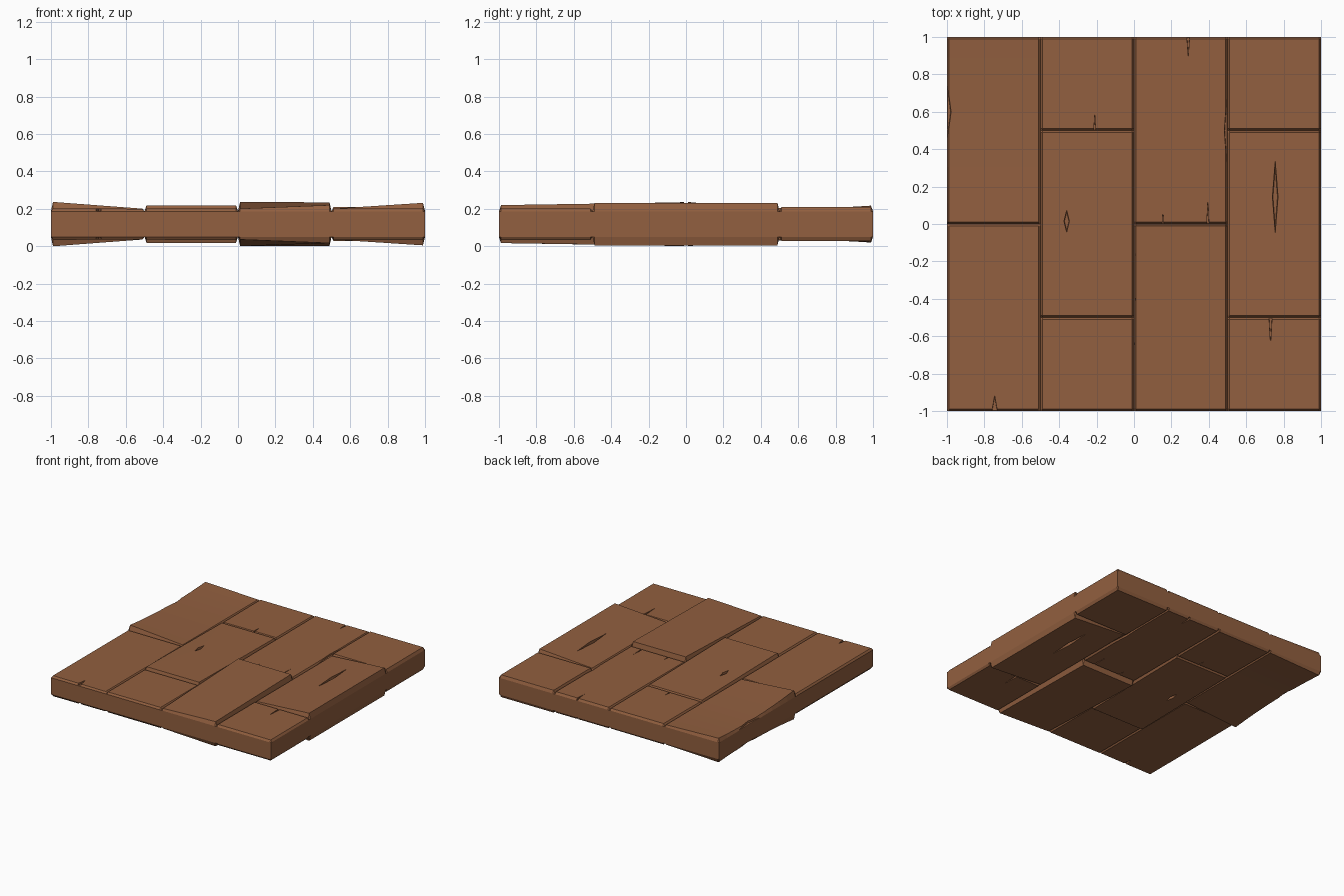
import bpy, bmesh
from mathutils import Matrix

if "Cube" in bpy.data.objects:
    bpy.data.objects.remove(bpy.data.objects["Cube"])

TOTAL = 0.237          # full thickness, underside mirrors the top
BASE = 0.187           # groove level
E = 0.011              # chamfer inset

wood = bpy.data.materials.new("brown_wood")
wood.diffuse_color = (0.287, 0.115, 0.050, 1)
wood.use_nodes = True
wood.node_tree.nodes["Principled BSDF"].inputs["Base Color"].default_value = wood.diffuse_color


def plank_mesh(x0, x1, y0, y1, h, bow):
    """Loft an eight-point section along y; h = top heights at (x0y0, x1y0, x0y1, x1y1)."""
    bm = bmesh.new()
    n = 10 if bow else 1
    inner = [i / n for i in range(n + 1)]
    stations = [(y0, None)] + [(y0 + E + (y1 - y0 - 2 * E) * v, v) for v in inner] + [(y1, None)]
    rings = []
    for y, v in stations:
        if v is None:
            a = b = BASE
        else:
            a = h[0] * (1 - v) + h[2] * v - bow * 4 * v * (1 - v)
            b = h[1] * (1 - v) + h[3] * v
        half = [(x0, BASE), (x0 + E, a), (x1 - E, b), (x1, BASE)]
        pts = half + [(x, TOTAL - z) for x, z in reversed(half)]
        rings.append([bm.verts.new((x, y, z)) for x, z in pts])
    for r, s in zip(rings, rings[1:]):
        for i in range(8):
            j = (i + 1) % 8
            bm.faces.new((r[i], r[j], s[j], s[i]))
    bm.faces.new(rings[0])
    bm.faces.new(rings[-1])
    bmesh.ops.recalc_face_normals(bm, faces=bm.faces)
    return bm


def new_object(name, bm):
    me = bpy.data.meshes.new(name)
    bm.to_mesh(me)
    bm.free()
    ob = bpy.data.objects.new(name, me)
    bpy.context.collection.objects.link(ob)
    return ob


def crack_cutter(cracks):
    """Tapered diamond wedges on both faces: (x, y, half width, half length)."""
    bm = bmesh.new()
    for x, y, w, l in cracks:
        for side in (1, -1):
            m = (Matrix.Translation((x, y, TOTAL / 2 + side * 0.111))
                 @ Matrix.Diagonal((w, l, side, 1)))
            bmesh.ops.create_cone(bm, cap_ends=True, segments=4, radius1=0.75,
                                  radius2=1.3, depth=0.08, matrix=m)
    bmesh.ops.recalc_face_normals(bm, faces=bm.faces)
    ob = new_object("crack_cutter", bm)
    ob.hide_render = True
    return ob


def build_plank(name, x0, y0, y1, h, bow=0, cracks=()):
    ob = new_object(name, plank_mesh(x0, x0 + 0.5, y0, y1, h, bow))
    if cracks:
        cutter = crack_cutter(cracks)
        mod = ob.modifiers.new("cracks", 'BOOLEAN')
        mod.operation, mod.solver, mod.object = 'DIFFERENCE', 'EXACT', cutter
        dg = bpy.context.evaluated_depsgraph_get()
        me = bpy.data.meshes.new_from_object(ob.evaluated_get(dg))
        ob.modifiers.clear()
        ob.data = me
        bpy.data.objects.remove(cutter)
    # drop the walls hidden between neighbouring planks
    bm = bmesh.new()
    bm.from_mesh(ob.data)
    hidden = []
    for f in bm.faces:
        xs = [v.co.x for v in f.verts]
        ys = [v.co.y for v in f.verts]
        for vals, edges in ((xs, (x0, x0 + 0.5)), (ys, (y0, y1))):
            if max(vals) - min(vals) < 1e-5 and any(
                    abs(vals[0] - e) < 1e-4 and abs(e) < 0.99 for e in edges):
                hidden.append(f)
    bmesh.ops.delete(bm, geom=list(set(hidden)), context='FACES')
    bm.to_mesh(ob.data)
    bm.free()
    ob.data.materials.clear()
    ob.data.materials.append(wood)


# first column: the back plank is warped upward along its outer edge
build_plank("plank_1_front", -1, -1, 0, (.203, .2, .201, .2),
            cracks=[(-.745, -1, .018, .1)])
build_plank("plank_1_back", -1, 0, 1, (.237, .201, .217, .2), bow=.022,
            cracks=[(-1, .6, .026, .2)])
# second column
build_plank("plank_2_front", -.5, -1, -.5, (.202, .203, .202, .203))
build_plank("plank_2_middle", -.5, -.5, .5, (.219, .219, .205, .206),
            cracks=[(-.36, .015, .016, .065)])
build_plank("plank_2_back", -.5, .5, 1, (.202, .204, .204, .202),
            cracks=[(-.21, .5, .006, .1)])
# third column: the front plank is lifted at its inner end
build_plank("plank_3_front", 0, -1, 0, (.201, .22, .236, .235))
build_plank("plank_3_back", 0, 0, 1, (.203, .203, .204, .205),
            cracks=[(.155, 0, .006, .08), (.395, 0, .007, .155),
                    (.29, 1, .009, .12), (.5, .5, .02, .3)])
# fourth column: the middle plank tilts up to the outer edge
build_plank("plank_4_front", .5, -1, -.5, (.203, .203, .203, .203),
            cracks=[(.73, -.5, .01, .17)])
build_plank("plank_4_middle", .5, -.5, .5, (.201, .232, .201, .232),
            cracks=[(.755, .145, .016, .205)])
build_plank("plank_4_back", .5, .5, 1, (.21, .21, .21, .21))
